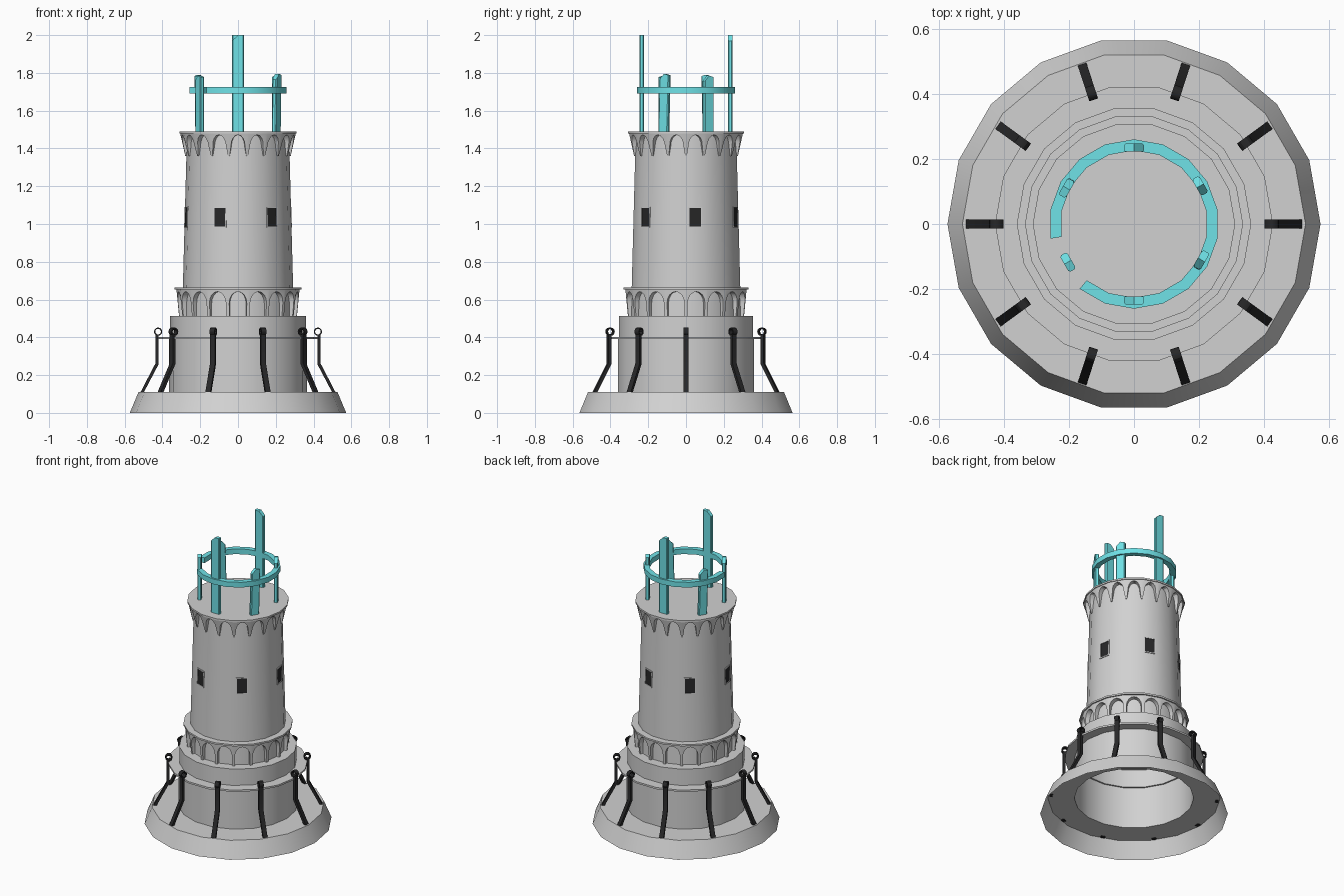
import bpy, bmesh, math
from math import sin, cos, radians, pi

if "Cube" in bpy.data.objects:
    bpy.data.objects.remove(bpy.data.objects["Cube"])

N = 18  # sides of the tower


def material(name, rgb):
    m = bpy.data.materials.new(name)
    m.diffuse_color = (*rgb, 1)
    m.use_nodes = True
    m.node_tree.nodes["Principled BSDF"].inputs["Base Color"].default_value = m.diffuse_color
    return m


STONE = material("grey_stone", (0.64, 0.64, 0.64))
IRON = material("black_iron", (0.02, 0.02, 0.021))
TEAL = material("teal_metal", (0.16, 0.76, 0.8))


def finish(name, bm, mat, smooth=True):
    me = bpy.data.meshes.new(name)
    bm.to_mesh(me)
    bm.free()
    me.materials.append(mat)
    ob = bpy.data.objects.new(name, me)
    bpy.context.collection.objects.link(ob)
    if smooth:
        bpy.ops.object.select_all(action='DESELECT')
        ob.select_set(True)
        bpy.context.view_layer.objects.active = ob
        bpy.ops.object.shade_smooth_by_angle(angle=radians(30))
    return ob


def polar(r, deg, z):
    return (r * cos(radians(deg)), r * sin(radians(deg)), z)


def lathe(name, profile, mat=STONE, closed=False):
    """Turn an (r, z) profile around z with N sides."""
    bm = bmesh.new()
    rings = [[bm.verts.new(polar(r, 360 / N * i, z)) for i in range(N)] for r, z in profile]
    pairs = list(zip(rings, rings[1:]))
    if closed:
        pairs.append((rings[-1], rings[0]))
    for lo, hi in pairs:
        for i in range(N):
            k = (i + 1) % N
            bm.faces.new((lo[i], lo[k], hi[k], hi[i]))
    bmesh.ops.remove_doubles(bm, verts=bm.verts, dist=1e-5)
    return finish(name, bm, mat)


def prism(bm, outline, d0, d1, place):
    """Closed prism: 2D outline pushed from depth d0 to d1, mapped by place(a, b, d)."""
    A = [bm.verts.new(place(a, b, d0)) for a, b in outline]
    B = [bm.verts.new(place(a, b, d1)) for a, b in outline]
    n = len(outline)
    faces = [bm.faces.new(A), bm.faces.new(B[::-1])]
    faces += [bm.faces.new((A[i], B[i], B[(i + 1) % n], A[(i + 1) % n])) for i in range(n)]
    bmesh.ops.recalc_face_normals(bm, faces=faces)


def facing(deg):
    """Map (tangent, height, radius) to the world at an angle."""
    c, s = cos(radians(deg)), sin(radians(deg))
    return lambda t, z, r: (r * c - t * s, r * s + t * c, z)


# masonry body, hollow and open underneath
lathe("flared_base", [(0.573, 0), (0.527, 0.11), (0.365, 0.11)])
lathe("lower_drum", [(0.365, 0.11), (0.365, 0.39)])
lathe("drum_ledge", [(0.355, 0.39), (0.427, 0.39), (0.427, 0.402), (0.355, 0.402)], closed=True)
lathe("upper_drum", [(0.36, 0.4), (0.36, 0.512), (0.29, 0.512)])
lathe("tower_shaft", [(0.296, 0.51), (0.27, 1.48)])
lathe("gallery_cornice", [(0.285, 0.654), (0.335, 0.654), (0.335, 0.665), (0.285, 0.665)], closed=True)
lathe("top_deck", [(0.265, 1.479), (0.311, 1.479), (0.311, 1.49), (0, 1.49)])


# arcades under the two cornices
def arcade(name, z0, spring, crown, top, r0, r1, r_in, w0, w):
    bm = bmesh.new()
    curve = [(-1, z0), (-w0, z0)]
    curve += [(-w * cos(pi * i / 8), spring + (crown - spring) * sin(pi * i / 8)) for i in range(9)]
    curve += [(w0, z0), (1, z0)]
    step = 360 / N
    for bay in range(N):
        def put(u, z, inner=False):
            r = r_in if inner else r0 + (r1 - r0) * (z - z0) / (top - z0)
            a, b = polar(r, bay * step, z), polar(r, (bay + 1) * step, z)
            f = (u + 1) / 2
            return bm.verts.new([p + (q - p) * f for p, q in zip(a, b)])
        P = [put(u, z) for u, z in curve]
        Q = [put(u, z, True) for u, z in curve]
        bm.faces.new([put(-1, top)] + P + [put(1, top)])
        for i in range(len(P) - 1):
            bm.faces.new((P[i], Q[i], Q[i + 1], P[i + 1]))
    bmesh.ops.remove_doubles(bm, verts=bm.verts, dist=1e-5)
    return finish(name, bm, STONE)


arcade("lower_arcade", 0.512, 0.58, 0.642, 0.655, 0.312, 0.326, 0.288, 0.84, 0.84)
arcade("upper_arcade", 1.36, 1.41, 1.472, 1.48, 0.279, 0.306, 0.268, 0.91, 0.74)

# windows with thin stone frames, tilted with the wall
panes, frames = bmesh.new(), bmesh.new()


def rect(a0, a1, b0, b1):
    return [(a0, b0), (a1, b0), (a1, b1), (a0, b1)]


for deg in range(10, 360, 60):
    flat = facing(deg)
    put = lambda t, z, d: flat(t, z, 0.2777 + d - (z - 1.035) * 0.0264)
    prism(panes, rect(-0.031, 0.031, 0.988, 1.085), -0.004, 0.0012, put)
    for side in (-1, 1):
        prism(frames, rect(side * 0.0335 - 0.003, side * 0.0335 + 0.003, 0.982, 1.091), -0.006, 0.004, put)
    for z in (0.985, 1.088):
        prism(frames, rect(-0.0305, 0.0305, z - 0.003, z + 0.003), -0.006, 0.004, put)
finish("window_panes", panes, IRON, False)
finish("window_frames", frames, STONE, False)

# bent iron struts with an eye at the top
struts = bmesh.new()
STRUT = [(0.500, 0.106), (0.518, 0.106), (0.437, 0.262), (0.437, 0.414), (0.420, 0.414), (0.420, 0.258)]
for deg in range(0, 360, 36):
    base = facing(deg)
    put = lambda r, z, t: base(t, z, r)
    prism(struts, STRUT, -0.014, 0.014, put)
    eye = []
    for i in range(12):
        a = 2 * pi * i / 12
        eye.append([struts.verts.new(put(0.423 + q * cos(a), 0.43 + q * sin(a), t))
                    for q, t in ((0.022, -0.014), (0.022, 0.014), (0.015, 0.014), (0.015, -0.014))])
    faces = [struts.faces.new((eye[i][j], eye[(i + 1) % 12][j], eye[(i + 1) % 12][(j + 1) % 4], eye[i][(j + 1) % 4]))
             for i in range(12) for j in range(4)]
    bmesh.ops.recalc_face_normals(struts, faces=faces)
finish("iron_struts", struts, IRON)

# teal posts standing on the deck, each with one cut corner
posts = bmesh.new()
for deg, top in ((30, 1.785), (90, 2.0), (150, 1.79), (210, 1.785), (270, 2.0), (330, 1.795)):
    lean = 0.008 if deg in (150, 330) else 0
    w = 0.031 if top == 2 else 0.029
    outline = [(-w, 1.485), (w, 1.485), (w + lean, top - 0.008 * (top < 2)), (lean, top), (lean - w, top - 0.03)]
    prism(posts, outline, 0.222, 0.247, facing(deg))
upright = [e for e in posts.edges if abs(e.verts[0].co.z - e.verts[1].co.z) > 0.2]
bmesh.ops.bevel(posts, geom=upright, offset=0.005, segments=1, affect='EDGES')
finish("deck_posts", posts, TEAL, False)

# broken hoop around the posts, open from 190 to 230 degrees
bm = bmesh.new()
rings = [[bm.verts.new(polar(r, deg, z)) for r, z in ((0.226, 1.69), (0.260, 1.69), (0.260, 1.725), (0.226, 1.725))]
         for deg in range(230, 551, 20)]
for a, b in zip(rings, rings[1:]):
    for j in range(4):
        k = (j + 1) % 4
        bm.faces.new((a[j], b[j], b[k], a[k]))
bm.faces.new(rings[0])
bm.faces.new(rings[-1][::-1])
bmesh.ops.recalc_face_normals(bm, faces=bm.faces)
finish("broken_hoop", bm, TEAL)
